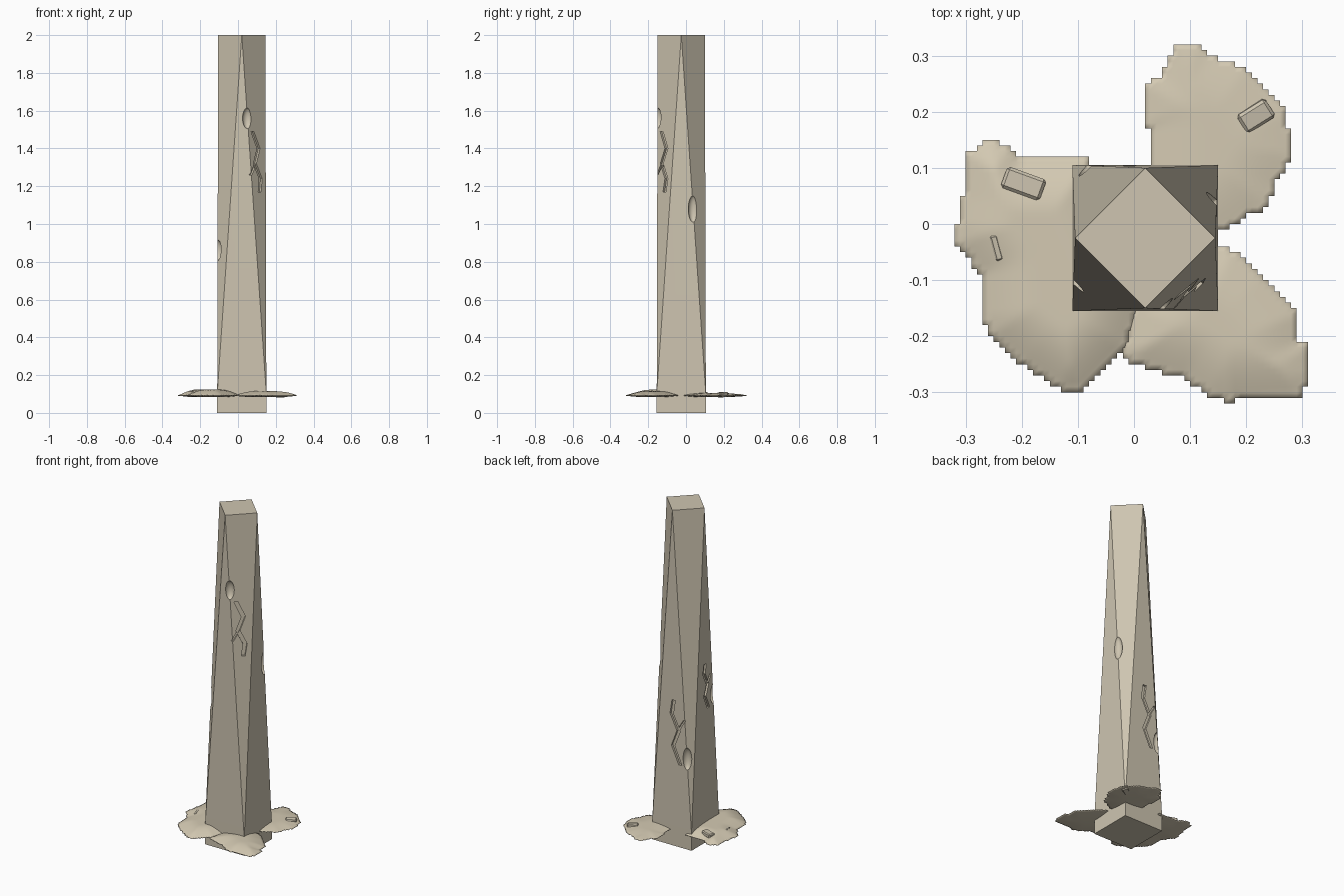
import bpy, bmesh, math
from mathutils import Vector, Matrix
from mathutils.geometry import intersect_point_line

if "Cube" in bpy.data.objects:
    bpy.data.objects.remove(bpy.data.objects["Cube"], do_unlink=True)

AXIS = Vector((0.02, -0.025, 0))   # vertical axis of the tower
HALF, TOP_R = 0.13, 0.125          # base half width, top corner radius
PLINTH, HEIGHT = 0.1, 2.0


def make_material(name, colour):
    mat = bpy.data.materials.new(name)
    mat.use_nodes = True
    mat.diffuse_color = colour
    mat.node_tree.nodes["Principled BSDF"].inputs["Base Color"].default_value = colour
    return mat


STONE = make_material("pale stone", (0.62, 0.56, 0.44, 1))
SAND = make_material("sand", (0.66, 0.59, 0.45, 1))


def make_object(name, bm, mat, smooth=False):
    bmesh.ops.recalc_face_normals(bm, faces=bm.faces)
    mesh = bpy.data.meshes.new(name)
    bm.to_mesh(mesh)
    bm.free()
    mesh.materials.append(mat)
    obj = bpy.data.objects.new(name, mesh)
    bpy.context.collection.objects.link(obj)
    if smooth:
        mesh.shade_smooth()
    return obj


def carve(target, cutter):
    """Subtract the cutter from the target, then discard it."""
    cutter.hide_render = True
    mod = target.modifiers.new("carve", 'BOOLEAN')
    mod.operation, mod.solver, mod.object = 'DIFFERENCE', 'EXACT', cutter
    bpy.context.view_layer.objects.active = target
    bpy.ops.object.modifier_apply(modifier=mod.name)
    bpy.data.objects.remove(cutter, do_unlink=True)


# Tower: square plinth twisting into a top square turned by 45 degrees
def build_tower():
    bm = bmesh.new()

    def ring(radius, z, turn):
        angles = [math.radians(90 * i + turn) for i in range(4)]
        return [bm.verts.new(AXIS + Vector((radius * math.cos(a), radius * math.sin(a), z)))
                for a in angles]

    foot = ring(HALF * math.sqrt(2), 0, 45)
    waist = ring(HALF * math.sqrt(2), PLINTH, 45)
    crown = ring(TOP_R, HEIGHT, 0)
    bm.faces.new(foot[::-1])
    bm.faces.new(crown)
    for i in range(4):
        j = (i + 1) % 4
        bm.faces.new((foot[i], foot[j], waist[j], waist[i]))
        bm.faces.new((waist[i], waist[j], crown[j]))
        bm.faces.new((waist[i], crown[j], crown[i]))
    return make_object("tower", bm, STONE)


# Chips: ellipsoid scoops centred on the slanting edges
def chip_cutter(corner, side, z, tall):
    t = (z - PLINTH) / (HEIGHT - PLINTH)
    low, high = Vector(corner) * HALF, Vector(side) * TOP_R
    place = AXIS + low.lerp(high, t).to_3d() + Vector((0, 0, z))
    bm = bmesh.new()
    bmesh.ops.create_uvsphere(bm, u_segments=24, v_segments=16, radius=1)
    bmesh.ops.transform(bm, verts=bm.verts, matrix=Matrix.Translation(place)
                        @ Matrix.Diagonal((0.026, 0.026, tall, 1)))
    return make_object("chip_cutter", bm, STONE, smooth=True)


# Cracks: zigzag ribbons sunk into a face
MAIN = [(-0.034, 0.16), (0.007, 0.07), (-0.024, -0.01), (0.015, -0.09), (0.004, -0.16)]
BRANCH = [(-0.016, 0.0), (-0.034, -0.035), (-0.056, -0.07)]


def crack_cutter(path, width, place, normal, scale):
    out = Vector(normal).normalized()
    right = Vector((0, 0, 1)).cross(out).normalized()
    up = out.cross(right)
    bm = bmesh.new()
    rings = []
    for u, v in path:
        centre = Vector(place) + (right * u + up * v) * scale
        rings.append([bm.verts.new(centre + right * a * width + out * b)
                      for a, b in ((-1, -0.012), (1, -0.012), (1, 0.02), (-1, 0.02))])
    for a, b in zip(rings, rings[1:]):
        for i in range(4):
            j = (i + 1) % 4
            bm.faces.new((a[i], a[j], b[j], b[i]))
    bm.faces.new(rings[0])
    bm.faces.new(rings[-1])
    return make_object("crack_cutter", bm, STONE)


tower = build_tower()
for chip in [((1, -1), (0, -1), 1.56, 0.055), ((1, 1), (1, 0), 1.08, 0.07),
             ((-1, -1), (-1, 0), 0.86, 0.055), ((-1, 1), (0, 1), 0.54, 0.065)]:
    carve(tower, chip_cutter(*chip))
for place, normal, scale in [((0.106, -0.111, 1.33), (1, -1, 0.07), 1),
                             ((0.005, 0.103, 0.68), (0, 1, 0), -1.18),
                             ((-0.108, -0.03, 0.93), (-1, 0, 0), -0.85)]:
    carve(tower, crack_cutter(MAIN, 0.011, place, normal, scale))
    carve(tower, crack_cutter(BRANCH, 0.007, place, normal, scale))
bpy.context.view_layer.objects.active = tower
tower.select_set(True)
bpy.ops.object.shade_smooth_by_angle(angle=math.radians(20))
tower.select_set(False)


# Sand drifts: thin lens-shaped mounds with stepped rims
def inside(p, outline):
    hit = False
    for a, b in zip(outline, outline[1:] + outline[:1]):
        if (a.y > p.y) != (b.y > p.y) and p.x < a.x + (p.y - a.y) / (b.y - a.y) * (b.x - a.x):
            hit = not hit
    return hit


def rim_distance(p, outline):
    best = 1.0
    for a, b in zip(outline, outline[1:] + outline[:1]):
        near, f = intersect_point_line(p, a, b)
        near = a.lerp(b, min(1, max(0, f))).to_2d()
        best = min(best, (p - near).length)
    return best if inside(p, outline) else 0.0


def build_drift(name, points, rise):
    outline = [Vector(p) for p in points]
    step, reach = 0.01, 34
    bm = bmesh.new()
    cache = {}

    def corner(i, j, layer):
        if (i, j) not in cache:
            p = Vector((i * step, j * step))
            d = min(1, rim_distance(p, outline) / 0.1)
            d = math.sin(d * math.pi / 2)
            top = bm.verts.new((p.x, p.y, 0.093 + rise * d))
            low = bm.verts.new((p.x, p.y, 0.091 - 0.008 * d))
            cache[i, j] = (top, low)
        return cache[i, j][layer]

    cells = {(i, j) for i in range(-reach, reach) for j in range(-reach, reach)
             if inside(Vector((i + 0.5, j + 0.5)) * step, outline)}
    for i, j in cells:
        loop = [(i, j), (i + 1, j), (i + 1, j + 1), (i, j + 1)]
        bm.faces.new([corner(*c, 0) for c in loop])
        bm.faces.new([corner(*c, 1) for c in reversed(loop)])
        sides = [(i, j - 1), (i + 1, j), (i, j + 1), (i - 1, j)]
        for k, beside in enumerate(sides):
            if beside not in cells:
                a, b = loop[k], loop[(k + 1) % 4]
                bm.faces.new((corner(*a, 1), corner(*b, 1), corner(*b, 0), corner(*a, 0)))
    return make_object(name, bm, SAND, smooth=True)


build_drift("right_sand_drift", [
    (-0.08, 0.115), (-0.2, 0.115), (-0.22, 0.14), (-0.26, 0.15), (-0.295, 0.125),
    (-0.305, 0.05), (-0.316, 0), (-0.315, -0.035), (-0.275, -0.09), (-0.27, -0.165),
    (-0.26, -0.2), (-0.2, -0.25), (-0.13, -0.297), (-0.09, -0.297), (-0.015, -0.22),
    (0.02, -0.12), (-0.03, 0)], 0.03)
build_drift("back_sand_drift", [
    (0.03, 0.06), (0.03, 0.17), (0.02, 0.175), (0.02, 0.25), (0.05, 0.265),
    (0.075, 0.322), (0.115, 0.322), (0.135, 0.3), (0.2, 0.28), (0.24, 0.23),
    (0.27, 0.2), (0.283, 0.12), (0.25, 0.07), (0.24, 0.03), (0.2, 0.015),
    (0.16, -0.014), (0.1, -0.01)], 0.012)
build_drift("front_sand_drift", [
    (0.12, -0.04), (0.175, -0.045), (0.23, -0.09), (0.29, -0.16), (0.295, -0.21),
    (0.307, -0.215), (0.314, -0.27), (0.3, -0.307), (0.19, -0.31), (0.17, -0.32),
    (0.13, -0.305), (0.09, -0.275), (0, -0.25), (-0.02, -0.23), (0, -0.14),
    (0.06, -0.08)], 0.022)


# Rubble: fallen blocks with chamfered edges
def build_block(name, place, size, turn, tilt=0):
    bm = bmesh.new()
    bmesh.ops.create_cube(bm, size=1)
    bmesh.ops.scale(bm, verts=bm.verts, vec=size)
    bmesh.ops.bevel(bm, geom=bm.edges[:], offset=min(size) * 0.2, segments=1, affect='EDGES')
    spin = Matrix.Rotation(math.radians(turn), 4, 'Z') @ Matrix.Rotation(math.radians(tilt), 4, 'X')
    bmesh.ops.transform(bm, verts=bm.verts, matrix=Matrix.Translation(place) @ spin)
    return make_object(name, bm, STONE)


build_block("large_block", (-0.197, 0.072, 0.112), (0.074, 0.04, 0.026), -20)
build_block("rim_block", (0.217, 0.193, 0.097), (0.06, 0.038, 0.026), 32, 8)
build_block("stone_sliver", (-0.245, -0.042, 0.108), (0.014, 0.046, 0.018), 15, 6)
